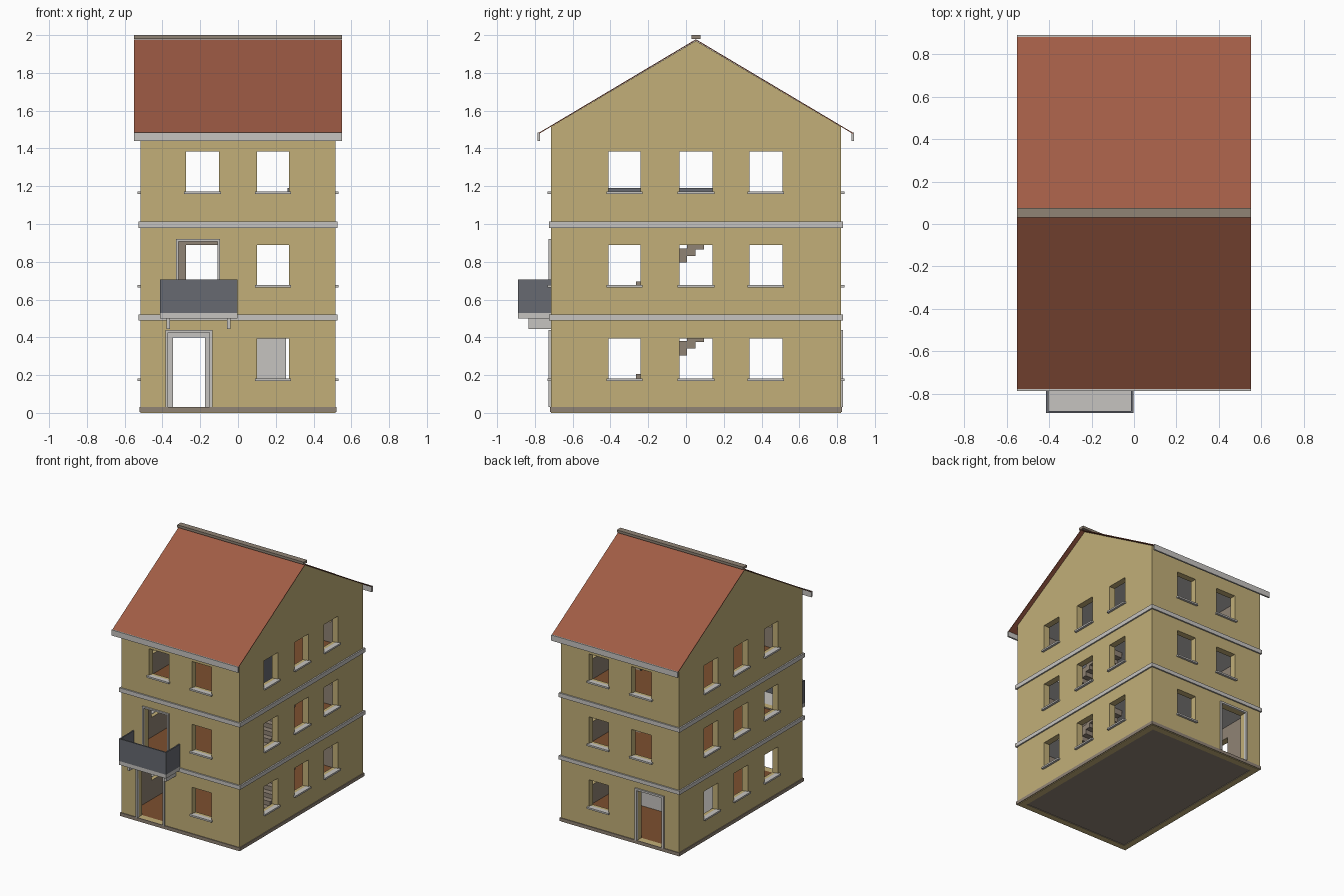
import bpy, bmesh
from mathutils import Vector

cube = bpy.data.objects.get("Cube")
if cube:
    bpy.data.objects.remove(cube, do_unlink=True)


def material(name, rgb):
    lin = [((c / 255 + 0.055) / 1.055) ** 2.4 for c in rgb] + [1.0]
    m = bpy.data.materials.new(name)
    m.use_nodes = True
    m.diffuse_color = lin
    m.node_tree.nodes["Principled BSDF"].inputs["Base Color"].default_value = lin
    return m


TAN = material("tan plaster", (194, 175, 120))
ROOF = material("red roof tile", (160, 92, 69))
TRIM = material("light grey trim", (198, 196, 192))
SLATE = material("slate grey metal", (103, 106, 113))
TAUPE = material("taupe stone", (144, 131, 117))
WOOD = material("brown wood floor", (125, 80, 47))

# Main dimensions
X, Y0, Y1, T = 0.515, -0.715, 0.82, 0.05
YC, EAVE, PEAK = (Y0 + Y1) / 2, 1.515, 1.97
XI, YI0, YI1 = X - T, Y0 + T, Y1 - T
FLOORS = (0.03, 0.52, 1.01)
SILLS = (0.18, 0.675, 1.17)
WIN_H = 0.213
SIDE_WINDOWS = ((-0.41, -0.24), (-0.035, 0.14), (0.335, 0.51))
RIGHT_WIN, LEFT_WIN = (0.10, 0.27), (-0.275, -0.10)
DOOR, BALCONY_DOOR = (-0.37, -0.15), (-0.315, -0.108)


def finish(name, bm, mats):
    mesh = bpy.data.meshes.new(name)
    bm.to_mesh(mesh)
    bm.free()
    for m in mats:
        mesh.materials.append(m)
    ob = bpy.data.objects.new(name, mesh)
    bpy.context.collection.objects.link(ob)
    return ob


def boxes(name, spans, side, top=None, bottom=None):
    """One object from (x0, x1, y0, y1, z0, z1) spans."""
    bm = bmesh.new()
    for s in spans:
        lo, hi = Vector(s[0::2]), Vector(s[1::2])
        for v in bmesh.ops.create_cube(bm, size=1)["verts"]:
            v.co = (lo + hi) / 2 + v.co * (hi - lo)
    bm.normal_update()
    for f in bm.faces:
        f.material_index = 1 if f.normal.z > 0.5 else 2 if f.normal.z < -0.5 else 0
    return finish(name, bm, [side, top or side, bottom or side])


def prism(name, profile, x0, x1, mat):
    """Extrude a (y, z) profile along x."""
    bm = bmesh.new()
    face = bm.faces.new([bm.verts.new((x0, y, z)) for y, z in profile])
    new = bmesh.ops.extrude_face_region(bm, geom=[face])["geom"]
    for v in new:
        if isinstance(v, bmesh.types.BMVert):
            v.co.x = x1
    bmesh.ops.recalc_face_normals(bm, faces=bm.faces)
    return finish(name, bm, [mat])


# Wall shell with its openings cut through
front_wins = [(RIGHT_WIN, z) for z in SILLS] + [(LEFT_WIN, SILLS[2])]
back_wins = front_wins + [(LEFT_WIN, SILLS[1])]
holes_front = [(*w, -0.8, -0.6, z, z + WIN_H) for w, z in front_wins]
holes_front += [(*DOOR, -0.8, -0.6, 0.03, 0.425), (*BALCONY_DOOR, -0.8, -0.6, 0.53, 0.91)]
holes_back = [(*w, 0.7, 0.9, z, z + WIN_H) for w, z in back_wins]
holes_back += [(*DOOR, 0.7, 0.9, 0.03, 0.425)]
holes_side = [(-0.6, 0.6, *w, z, z + WIN_H) for w in SIDE_WINDOWS for z in SILLS]

walls = boxes("walls", [(-X, X, Y0, Y1, 0, EAVE)], TAN)
cutters = [
    boxes("room_cutter", [(-XI, XI, YI0, YI1, -0.1, 1.7)], TAN),
    boxes("front_back_cutter", holes_front + holes_back, TAN),
    boxes("side_cutter", holes_side, TAN),
]
for c in cutters:
    mod = walls.modifiers.new(c.name, "BOOLEAN")
    mod.operation, mod.solver, mod.object = "DIFFERENCE", "EXACT", c
bpy.context.view_layer.update()
cut = bpy.data.meshes.new_from_object(
    walls.evaluated_get(bpy.context.evaluated_depsgraph_get()))
walls.modifiers.clear()
walls.data = cut
cut.materials.clear()
cut.materials.append(TAN)
cut.materials.append(TAUPE)
for p in cut.polygons:  # room-side faces are stone, outside and reveals plaster
    c, n = p.center, p.normal
    inner_x = abs(abs(c.x) - XI) < 0.002 and abs(n.x) > 0.9
    inner_y = min(abs(c.y - YI0), abs(c.y - YI1)) < 0.002 and abs(n.y) > 0.9
    p.material_index = 1 if inner_x or inner_y else 0
for c in cutters:
    bpy.data.objects.remove(c, do_unlink=True)

# Gables and thin roof slopes
gable = [(Y0, EAVE), (Y1, EAVE), (YC, PEAK)]
prism("left_gable", gable, XI, X, TAN)
prism("right_gable", gable, -X, -XI, TAN)
slope = (PEAK - EAVE) / (YC - Y0)
RX, RUN = 0.55, 0.832
for side, name in ((-1, "front_roof"), (1, "back_roof")):
    low = (YC + side * RUN, PEAK - slope * RUN)
    prism(name, [(YC, PEAK + 0.002), low, (low[0], low[1] + 0.006), (YC, PEAK + 0.008)],
          -RX, RX, ROOF)
boxes("ridge_cap", [(-RX, RX, YC - 0.023, YC + 0.023, 1.98, 2.0)], TAUPE)
boxes("gutters", [(-RX, RX, -0.785, -0.772, 1.44, 1.485),
                  (-RX, RX, 0.877, 0.89, 1.44, 1.485)], TRIM)


# Bands running round the outside
def band(name, z0, z1, out, mat):
    boxes(name, [(-X - out, X + out, Y0 - out, Y0, z0, z1),
                 (-X - out, X + out, Y1, Y1 + out, z0, z1),
                 (-X - out, -X, Y0, Y1, z0, z1), (X, X + out, Y0, Y1, z0, z1)], mat)


band("plinth", 0.005, 0.03, 0.006, TAUPE)
band("lower_string_course", 0.49, 0.52, 0.011, TRIM)
band("upper_string_course", 0.98, 1.013, 0.011, TRIM)

# Window sills
E, OUT = 0.01, 0.018
sills = []
for w, z in front_wins:
    sills.append((w[0] - E, w[1] + E, Y0 - OUT, Y0 + 0.02, z - 0.01, z + 0.003))
for w, z in back_wins:
    sills.append((w[0] - E, w[1] + E, Y1 - 0.02, Y1 + OUT, z - 0.01, z + 0.003))
for w in SIDE_WINDOWS:
    for z in SILLS:
        for s in (-1, 1):
            a, b = sorted((s * (X - 0.02), s * (X + OUT)))
            sills.append((a, b, w[0] - E, w[1] + E, z - 0.01, z + 0.003))
boxes("window_sills", sills, TRIM)


# Door surrounds
def surround(name, opening, y0, y1, z0, z1, w):
    a, b = opening
    boxes(name, [(a - w, a, y0, y1, z0, z1 + w), (b, b + w, y0, y1, z0, z1 + w),
                 (a, b, y0, y1, z1, z1 + w)], TRIM)


surround("front_door_surround", DOOR, Y0 - 0.012, Y0 + 0.01, 0.03, 0.425, 0.015)
surround("back_door_surround", DOOR, Y1 - 0.01, Y1 + 0.012, 0.03, 0.425, 0.015)
surround("balcony_door_surround", BALCONY_DOOR, Y0 - 0.012, Y0 + 0.01, 0.53, 0.908, 0.012)

# Balcony
BX0, BX1, BY = -0.413, -0.003, -0.89
boxes("balcony_slab", [(BX0, BX1, BY, Y0, 0.5, 0.53)], TRIM)
boxes("balcony_railing", [(BX0, BX1, BY, BY + 0.01, 0.53, 0.705),
                          (BX0, BX0 + 0.01, BY, Y0, 0.53, 0.705),
                          (BX1 - 0.01, BX1, BY, Y0, 0.53, 0.705)], SLATE)
boxes("balcony_brackets", [(x, x + 0.02, -0.835, Y0, 0.445, 0.5) for x in (-0.379, -0.059)], TRIM)

# Floors, the upper two open around the stairs
SX, SY0, SY1 = 0.272, -0.445, 0.185
boxes("ground_floor", [(-XI, XI, YI0, YI1, 0.005, 0.03)], TAUPE, WOOD, TAUPE)
for name, z in zip(("middle_floor", "upper_floor"), FLOORS[1:]):
    boxes(name, [(-XI, SX, YI0, YI1, z - 0.03, z), (SX, XI, YI0, SY0, z - 0.03, z),
                 (SX, XI, SY1, YI1, z - 0.03, z)], TRIM, WOOD, TRIM)
boxes("attic_ceiling", [(-XI, XI, YI0, YI1, 1.49, EAVE)], TRIM)

# Stairs, stairwell guard and ground floor partition
N = 14
for name, z in zip(("lower_stairs", "upper_stairs"), FLOORS):
    run, rise = (SY1 - SY0) / N, 0.035
    steps = []
    for i in range(N):
        y, top = SY0 + i * run, z + (i + 1) * rise
        steps.append((SX, XI, y, y + run, max(z, top - 0.075), top))
    boxes(name, steps, TAUPE)
boxes("stairwell_guard", [(SX - 0.01, SX, SY0, SY1, 1.01, 1.19)], SLATE)
boxes("partition", [(-XI, -0.345, 0.3, 0.325, 0.03, 0.49),
                    (-0.175, 0.255, 0.3, 0.325, 0.03, 0.49),
                    (-0.345, -0.175, 0.3, 0.325, 0.4, 0.49)], TRIM)
